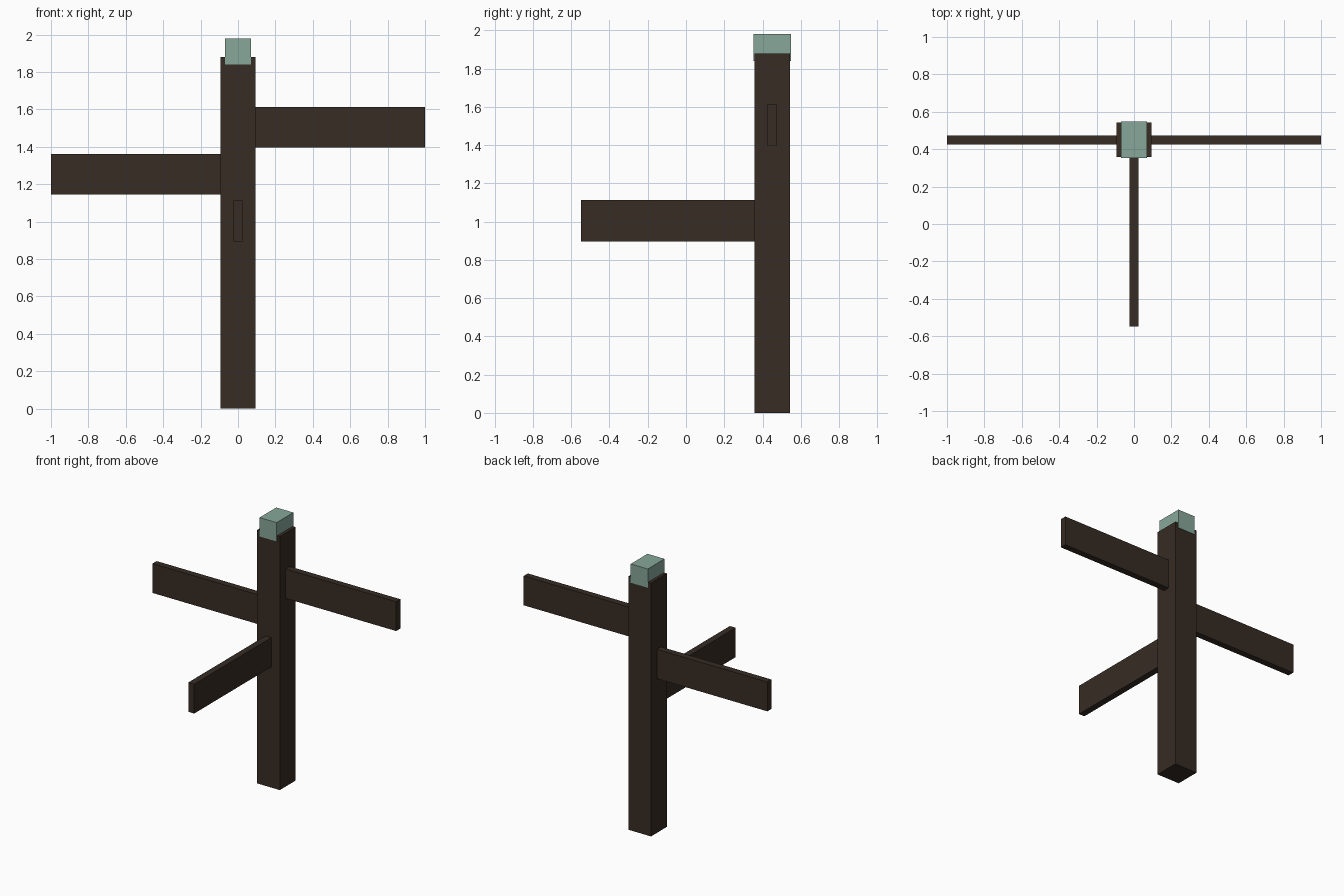
import bpy

default = bpy.data.objects.get("Cube")
if default:
    bpy.data.objects.remove(default, do_unlink=True)


def make_material(name, rgb):
    mat = bpy.data.materials.new(name)
    mat.use_nodes = True
    mat.diffuse_color = (*rgb, 1)
    mat.node_tree.nodes["Principled BSDF"].inputs["Base Color"].default_value = (*rgb, 1)
    return mat


def box(name, low, high, mat):
    """Flat-sided block spanning two opposite corners."""
    centre = [(a + b) / 2 for a, b in zip(low, high)]
    bpy.ops.mesh.primitive_cube_add(size=1, location=centre)
    obj = bpy.context.object
    obj.name = name
    obj.scale = [b - a for a, b in zip(low, high)]
    bpy.ops.object.transform_apply(location=False, rotation=False, scale=True)
    obj.data.materials.append(mat)
    return obj


wood = make_material("dark brown wood", (0.037, 0.025, 0.017))
green = make_material("pale green paint", (0.242, 0.386, 0.323))

POST_Y = 0.45      # centre of the post
POST = 0.093       # half width of the post
THICK = 0.024      # half thickness of a board
TALL = 0.109       # half height of a board
ROOT = 0.085       # boards start just inside the post

# Upright post and its cap block
box("post", (-POST, POST_Y - POST, 0), (POST, POST_Y + POST, 1.88), wood)
box("post_cap", (-0.07, POST_Y - 0.098, 1.84), (0.07, POST_Y + 0.098, 1.98), green)

# Side boards
for name, x0, x1, z in (("left_board", ROOT, 1, 1.505),
                        ("right_board", -1, -ROOT, 1.253)):
    box(name, (x0, POST_Y - THICK, z - TALL), (x1, POST_Y + THICK, z + TALL), wood)

# Front board
box("front_board", (-THICK, -0.548, 1.004 - TALL), (THICK, POST_Y - ROOT, 1.004 + TALL), wood)
